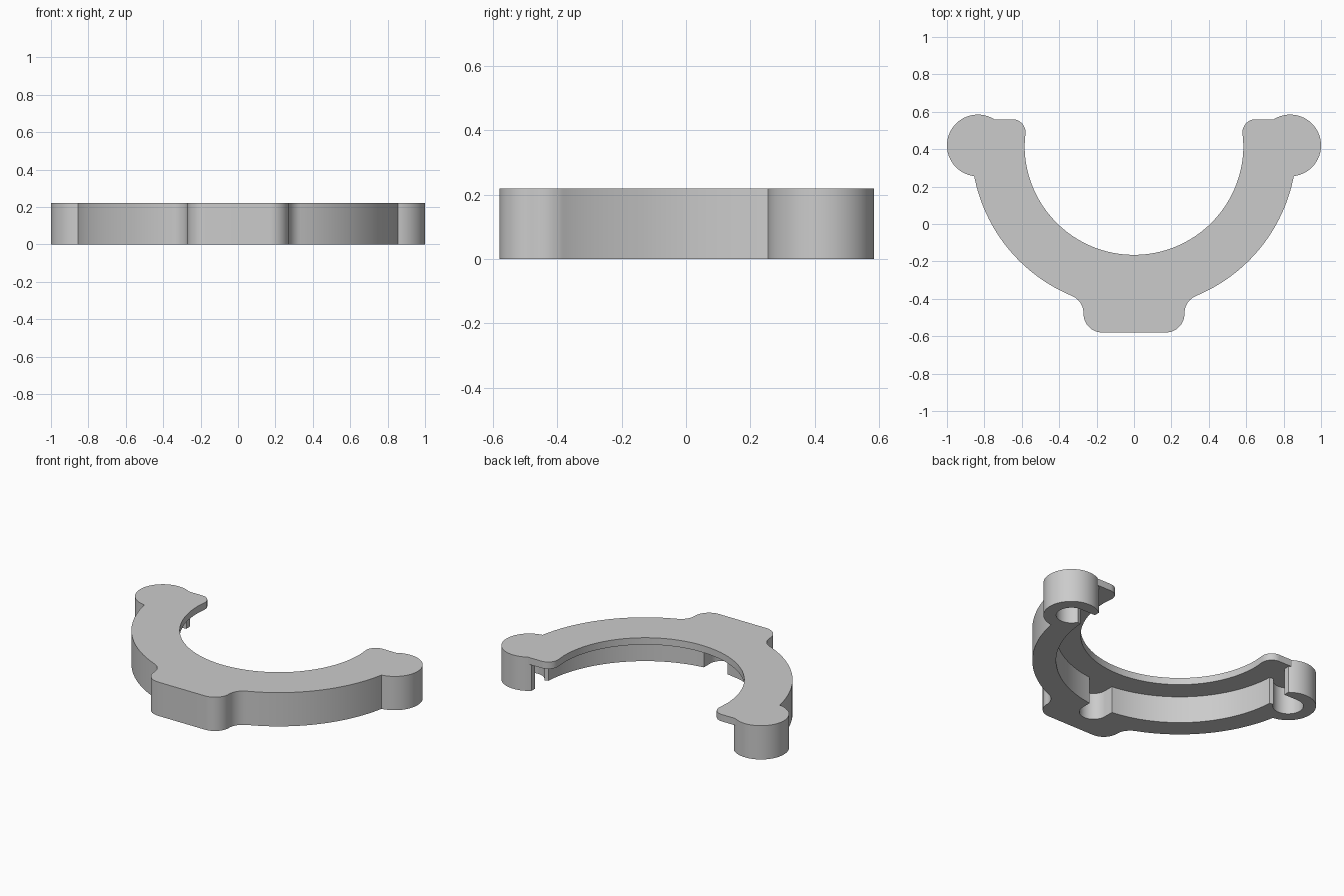
import bpy, bmesh
from math import sin, cos, radians, pi

cube = bpy.data.objects.get("Cube")
if cube:
    bpy.data.objects.remove(cube, do_unlink=True)

# Single flat colour
grey = bpy.data.materials.new("light_grey")
grey.use_nodes = True
colour = (0.6, 0.6, 0.6, 1)
grey.diffuse_color = colour
grey.node_tree.nodes["Principled BSDF"].inputs["Base Color"].default_value = colour

HEIGHT = 0.22
PLATE = 0.045
RING = (0, 0.42)        # centre of the horseshoe arcs
TIP = (0.835, 0.42)     # centre of the round end lugs


def arc(centre, radius, start, end, step=4):
    """Points along an arc, angles in degrees."""
    n = max(3, int(abs(end - start) / step))
    angles = [radians(start + (end - start) * i / n) for i in range(n + 1)]
    return [(centre[0] + radius * cos(a), centre[1] + radius * sin(a)) for a in angles]


def prism(name, half, z0, z1):
    """Mirror a half outline across x and extrude it upward."""
    outline = half + [(-x, y) for x, y in reversed(half)]
    bm = bmesh.new()
    verts = []
    for p in outline:
        if verts and (verts[-1].co.xy - type(verts[-1].co.xy)(p)).length < 1e-4:
            continue
        verts.append(bm.verts.new((p[0], p[1], z0)))
    if (verts[0].co - verts[-1].co).length < 1e-4:
        bm.verts.remove(verts.pop())
    face = bm.faces.new(verts)
    top = bmesh.ops.extrude_face_region(bm, geom=[face])["geom"]
    bmesh.ops.translate(bm, vec=(0, 0, z1 - z0),
                        verts=[g for g in top if isinstance(g, bmesh.types.BMVert)])
    bmesh.ops.recalc_face_normals(bm, faces=bm.faces)
    mesh = bpy.data.meshes.new(name)
    bm.to_mesh(mesh)
    bm.free()
    mesh.materials.append(grey)
    obj = bpy.data.objects.new(name, mesh)
    bpy.context.collection.objects.link(obj)
    bpy.ops.object.select_all(action="DESELECT")
    obj.select_set(True)
    bpy.context.view_layer.objects.active = obj
    bpy.ops.object.shade_smooth_by_angle(angle=pi / 6)
    return obj


# Shared outer edge: rounded base lug, blend fillet, outer arc
outer = arc((0.17, -0.48), 0.1, -90, 0, 6)
outer += arc((0.37, -0.477), 0.1, 180, 112.4, 6)
outer += arc(RING, 0.87, -67.6, -10.9, 2)

# Thin cover plate with rounded inner corners at the ends
plate = outer + arc(TIP, 0.165, -83, 122)
plate += arc((0.65, 0.49), 0.07, 90, 180, 6)
plate += arc(RING, 0.585, 0, -90, 2)
prism("top_plate", plate, HEIGHT - PLATE, HEIGHT)

# Deep outer wall with open pockets in the end lugs and the base lug
wall = outer + arc(TIP, 0.165, -83, 129.5)
wall += [(0.73, 0.51)] + arc(TIP, 0.09, 90, -155, 5)
wall += arc(RING, 0.73, -3.5, -83.3, 2)
wall += arc((0, -0.37), 0.085, 0, -90, 5)
prism("outer_wall", wall, 0, HEIGHT - PLATE)
